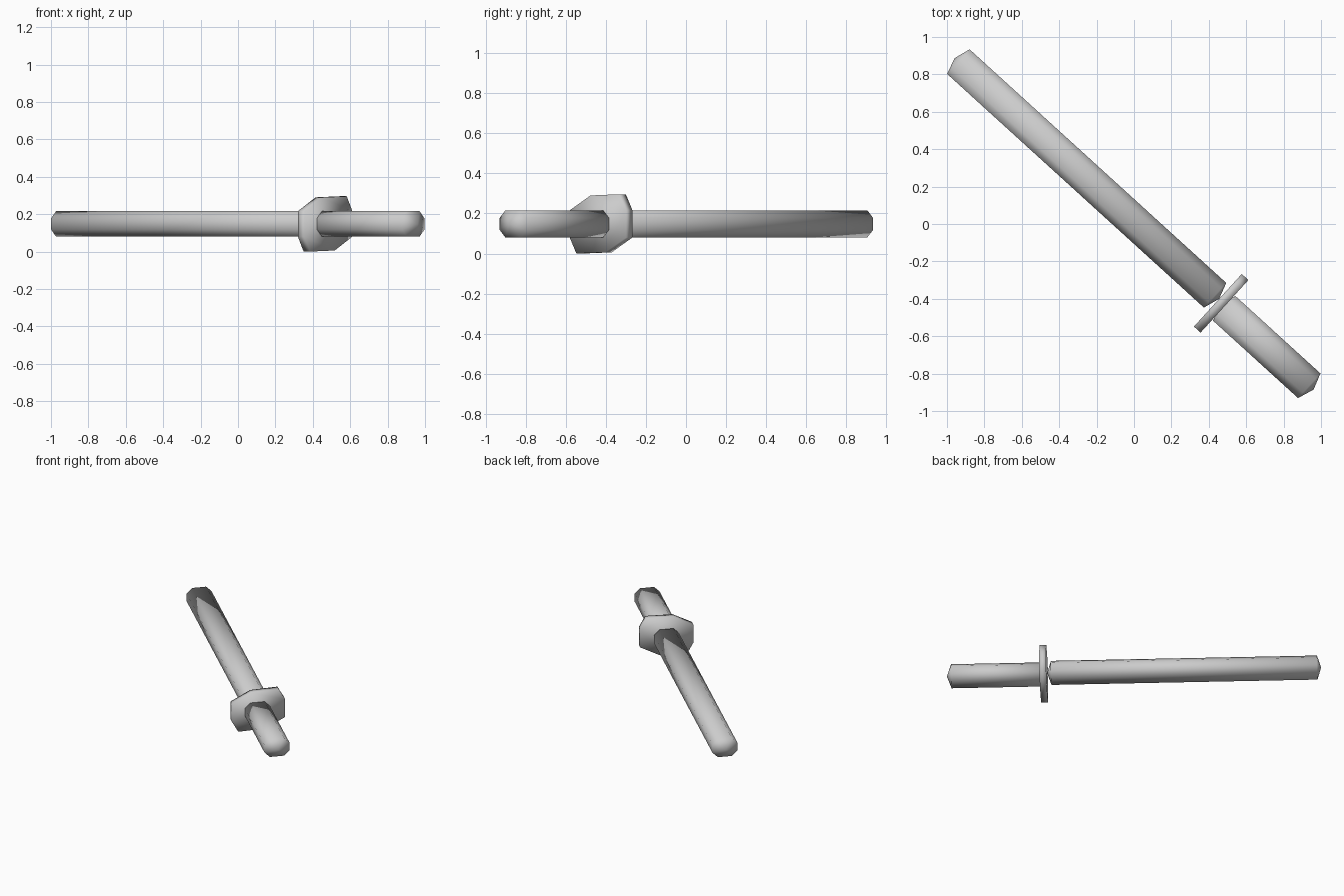
import bpy, bmesh, math

if "Cube" in bpy.data.objects:
    bpy.data.objects.remove(bpy.data.objects["Cube"])

ANGLE = math.radians(-42.3)   # the sword lies diagonally on the ground
Z_MID = 0.148


def point_symmetric(half):
    """Complete a cross-section (width, height) by a half-turn."""
    return half + [(-a, -b) for a, b in half]


def make_bar(name, section, rings, side=0.0, apex=None):
    """Loft a section along the length; rings are lengths, apex the end peaks."""
    bm = bmesh.new()
    loops = [[bm.verts.new((u, side + a, b)) for a, b in section] for u in rings]
    n = len(section)
    for lo, hi in zip(loops, loops[1:]):
        for i in range(n):
            j = (i + 1) % n
            bm.faces.new((lo[i], lo[j], hi[j], hi[i]))
    for k, loop in enumerate((loops[0], loops[-1])):
        if apex:
            peak = bm.verts.new((apex[k], side, 0))
            for i in range(n):
                bm.faces.new((loop[i], loop[(i + 1) % n], peak))
        else:
            bm.faces.new(loop)
    bmesh.ops.recalc_face_normals(bm, faces=bm.faces[:])
    for f in bm.faces:
        f.smooth = True
    me = bpy.data.meshes.new(name)
    bm.to_mesh(me)
    bm.free()
    ob = bpy.data.objects.new(name, me)
    ob.location.z = Z_MID
    ob.rotation_euler.z = ANGLE
    bpy.context.collection.objects.link(ob)
    return ob


bar_section = point_symmetric([(0.089, -0.03), (0.089, 0.03), (0.05, 0.068), (-0.05, 0.068)])
guard_section = point_symmetric([(0.19, -0.068), (0.19, 0.068), (0.145, 0.148), (-0.05, 0.142)])

# Long blade with blunt peaked ends
make_bar("blade", bar_section, [-1.279, 0.577], 0.010, (-1.306, 0.606))

# Short grip
make_bar("handle", bar_section, [0.66, 1.275], -0.009, (0.635, 1.306))

# Thin eight-sided hand guard
guard = make_bar("hand_guard", guard_section, [0.606, 0.654])
